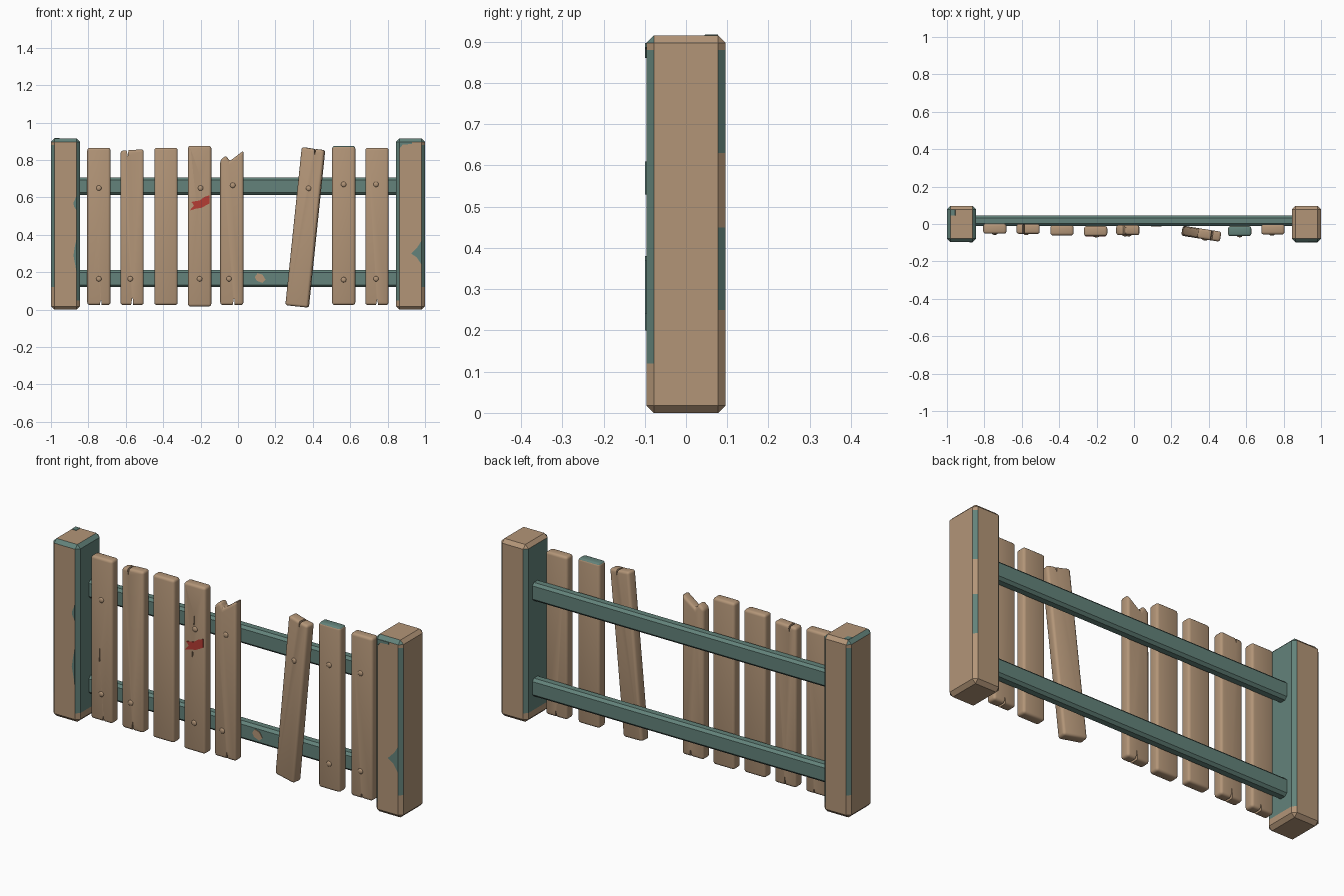
import bpy
import bmesh
from math import radians
from mathutils import Matrix, Vector

if "Cube" in bpy.data.objects:
    bpy.data.objects.remove(bpy.data.objects["Cube"])


def material(name, rgb):
    m = bpy.data.materials.new(name)
    m.use_nodes = True
    m.diffuse_color = (*rgb, 1)
    m.node_tree.nodes["Principled BSDF"].inputs["Base Color"].default_value = (*rgb, 1)
    return m


WOOD = material("bare wood", (0.45, 0.302, 0.187))
TEAL = material("worn teal paint", (0.125, 0.226, 0.196))
RED = material("red paint", (0.46, 0.045, 0.033))


def finish(name, bm, mats, smooth=True):
    bmesh.ops.recalc_face_normals(bm, faces=bm.faces)
    mesh = bpy.data.meshes.new(name)
    bm.to_mesh(mesh)
    bm.free()
    for m in mats:
        mesh.materials.append(m)
    obj = bpy.data.objects.new(name, mesh)
    bpy.context.collection.objects.link(obj)
    bpy.ops.object.select_all(action='DESELECT')
    bpy.context.view_layer.objects.active = obj
    obj.select_set(True)
    if smooth:
        bpy.ops.object.shade_smooth_by_angle(angle=radians(35))
    return obj


def prism(points, y0, y1):
    """Solid from an x-z outline, running from y0 to y1."""
    bm = bmesh.new()
    face = bm.faces.new([bm.verts.new((x, y0, z)) for x, z in points])
    new = bmesh.ops.extrude_face_region(bm, geom=[face])["geom"]
    verts = [v for v in new if isinstance(v, bmesh.types.BMVert)]
    bmesh.ops.translate(bm, verts=verts, vec=(0, y1 - y0, 0))
    bmesh.ops.recalc_face_normals(bm, faces=bm.faces)
    return bm


def bevelled_box(lo, hi, width):
    bm = prism([(lo[0], lo[2]), (hi[0], lo[2]), (hi[0], hi[2]), (lo[0], hi[2])], lo[1], hi[1])
    bmesh.ops.bevel(bm, geom=bm.edges[:], offset=width, segments=1, affect='EDGES')
    return bm


def plate(name, points, y, mat):
    return finish(name, prism(points, y - 0.003, y + 0.002), [mat], smooth=False)


# Posts: bare wood with paint left on the inner side and the chamfers
def post(name, s):
    xs = sorted((s * 0.845, s))
    bm = bevelled_box((xs[0], -0.096, 0), (xs[1], 0.096, 0.915), 0.018)
    for z in (0.05, 0.12, 0.25, 0.45, 0.63, 0.88):
        bmesh.ops.bisect_plane(bm, geom=bm.verts[:] + bm.edges[:] + bm.faces[:],
                               plane_co=(0, 0, z), plane_no=(0, 0, 1))
    bm.normal_update()
    for f in bm.faces:
        n, z = f.normal, f.calc_center_median().z
        inner, outer = n.x * s < -0.3, n.x * s > 0.3
        if abs(n.z) < 0.3:
            # upright faces: inner side and corner chamfers, partly worn off
            corner = outer and abs(n.y) > 0.3
            bare = s > 0 and n.y > 0 and (z < 0.25 or 0.45 < z < 0.63)
            f.material_index = int((inner and z > 0.05)
                                   or (corner and 0.12 < z < 0.88 and not bare))
        elif 0.3 < n.z < 0.9:
            # top rim
            f.material_index = int(n.y < -0.3 or (s < 0 and (inner or outer)))
    finish(name, bm, [WOOD, TEAL])


post("left_post", 1)
post("right_post", -1)

# Paint flakes on the posts
plate("right_post_flake_low", [(-0.863, 0.2), (-0.863, 0.38), (-0.872, 0.34), (-0.88, 0.29)], -0.096, TEAL)
plate("right_post_flake_high", [(-0.863, 0.53), (-0.863, 0.61), (-0.88, 0.57), (-0.876, 0.55)], -0.096, TEAL)
plate("left_post_flake", [(0.982, 0.24), (0.982, 0.37), (0.96, 0.335), (0.925, 0.3), (0.955, 0.28)], -0.096, TEAL)
plate("left_post_top_flake", [(0.863, 0.86), (0.88, 0.882), (0.93, 0.886), (0.93, 0.897), (0.863, 0.897)],
      -0.096, TEAL)
top_flake = bevelled_box((-0.982, 0.045, 0.912), (-0.955, 0.078, 0.917), 0.001)
finish("right_post_crown_flake", top_flake, [TEAL], smooth=False)

# Rails
for name, z0, z1 in (("lower_rail", 0.12, 0.213), ("upper_rail", 0.613, 0.707)):
    finish(name, bevelled_box((-0.86, -0.01, z0), (0.86, 0.046, z1), 0.013), [TEAL])
plate("rail_bare_patch", [(0.09, 0.175), (0.105, 0.195), (0.13, 0.188), (0.148, 0.16), (0.13, 0.143), (0.1, 0.155)],
      -0.01, WOOD)


# Planks
def cut(obj, points, y0, y1):
    cutter = finish("cutter", prism(points, y0, y1), [WOOD], smooth=False)
    cutter.hide_render = True
    bpy.context.view_layer.objects.active = obj
    mod = obj.modifiers.new("split", 'BOOLEAN')
    mod.operation, mod.solver, mod.object = 'DIFFERENCE', 'EXACT', cutter
    bpy.ops.object.modifier_apply(modifier=mod.name)
    bpy.data.objects.remove(cutter)


def plank(name, x, z0, top, y, nails=(), splits=(), cracks=(), lean=0, yaw=0, painted_top=False):
    """top: height, or list of (x, z) from right to left; splits: (x, end z, depth)."""
    w, t = 0.062, 0.027
    outline = [(-w, z0), (w, z0)]
    outline += [(w, top), (-w, top)] if isinstance(top, float) else top
    bm = prism(outline, -t, t)
    bmesh.ops.bevel(bm, geom=bm.edges[:], offset=0.013, segments=3, profile=0.5,
                    affect='EDGES', clamp_overlap=True)
    bm.normal_update()
    if painted_top:
        for f in bm.faces:
            f.material_index = int(f.normal.z > 0.3)
    obj = finish(name, bm, [WOOD, TEAL])
    # open splits at the ends, narrow cracks in the front
    for sx, sz, depth in splits:
        cut(obj, [(sx - 0.006, sz), (sx + 0.006, sz), (sx + 0.002, sz + depth)], -0.1, 0.1)
    for cx, cz, length in cracks:
        cut(obj, [(cx - 0.003, cz), (cx + 0.003, cz), (cx + 0.001, cz + length)], -0.1, 0.008 - t)
    place = (Matrix.Translation((x, y, 0)) @ Matrix.Rotation(radians(yaw), 4, 'Z')
             @ Matrix.Translation((0, 0, 0.44)) @ Matrix.Rotation(radians(lean), 4, 'Y')
             @ Matrix.Translation((0, 0, -0.44)))
    obj.matrix_world = place
    # low domed nail heads
    for i, (nx, nz) in enumerate(nails):
        bm = bmesh.new()
        bmesh.ops.create_uvsphere(bm, u_segments=12, v_segments=8, radius=0.014)
        bmesh.ops.scale(bm, verts=bm.verts, vec=(1, 0.45, 1))
        bm.transform(place @ Matrix.Translation(Vector((nx, -t, nz))))
        finish(f"{name}_nail_{i + 1}", bm, [WOOD])


plank("plank_1", -0.744, 0.025, 0.865, -0.025, nails=[(0, 0.65), (0, 0.165)],
      splits=[(0.01, 0.022, 0.035)], cracks=[(-0.01, 0.33, 0.07)])
plank("plank_2", -0.566, 0.025, [(0.062, 0.857), (-0.02, 0.853), (-0.062, 0.85)], -0.026,
      nails=[(-0.01, 0.165)], splits=[(0, 0.022, 0.05), (-0.025, 0.86, -0.04)])
plank("plank_3", -0.385, 0.025, 0.865, -0.034)
plank("plank_4", -0.205, 0.017, 0.876, -0.038, nails=[(0.005, 0.65), (0, 0.165)],
      cracks=[(0, 0.67, 0.05), (-0.01, 0.53, -0.05)])
plank("plank_5", -0.033, 0.025, [(0.062, 0.85), (-0.013, 0.793), (-0.03, 0.825), (-0.062, 0.8)],
      -0.033, nails=[(0.005, 0.665), (-0.015, 0.165)], splits=[(0.01, 0.022, 0.045)])
plank("loose_plank", 0.36, 0.015, [(0.062, 0.862), (0, 0.862), (-0.062, 0.866)], -0.052,
      nails=[(0, 0.65)], splits=[(0.012, 0.868, -0.035)], lean=6, yaw=-9)
plank("plank_7", 0.565, 0.025, 0.875, -0.038, nails=[(0, 0.67), (0, 0.16)], painted_top=True)
plank("plank_8", 0.743, 0.025, 0.865, -0.029, nails=[(-0.005, 0.67), (-0.005, 0.165)],
      splits=[(0, 0.022, 0.035)])

# Red paint stroke across a plank
plate("red_stroke", [(-0.258, 0.53), (-0.225, 0.54), (-0.195, 0.545), (-0.152, 0.568), (-0.152, 0.612),
                     (-0.18, 0.602), (-0.205, 0.584), (-0.25, 0.576), (-0.235, 0.558)], -0.064, RED)
